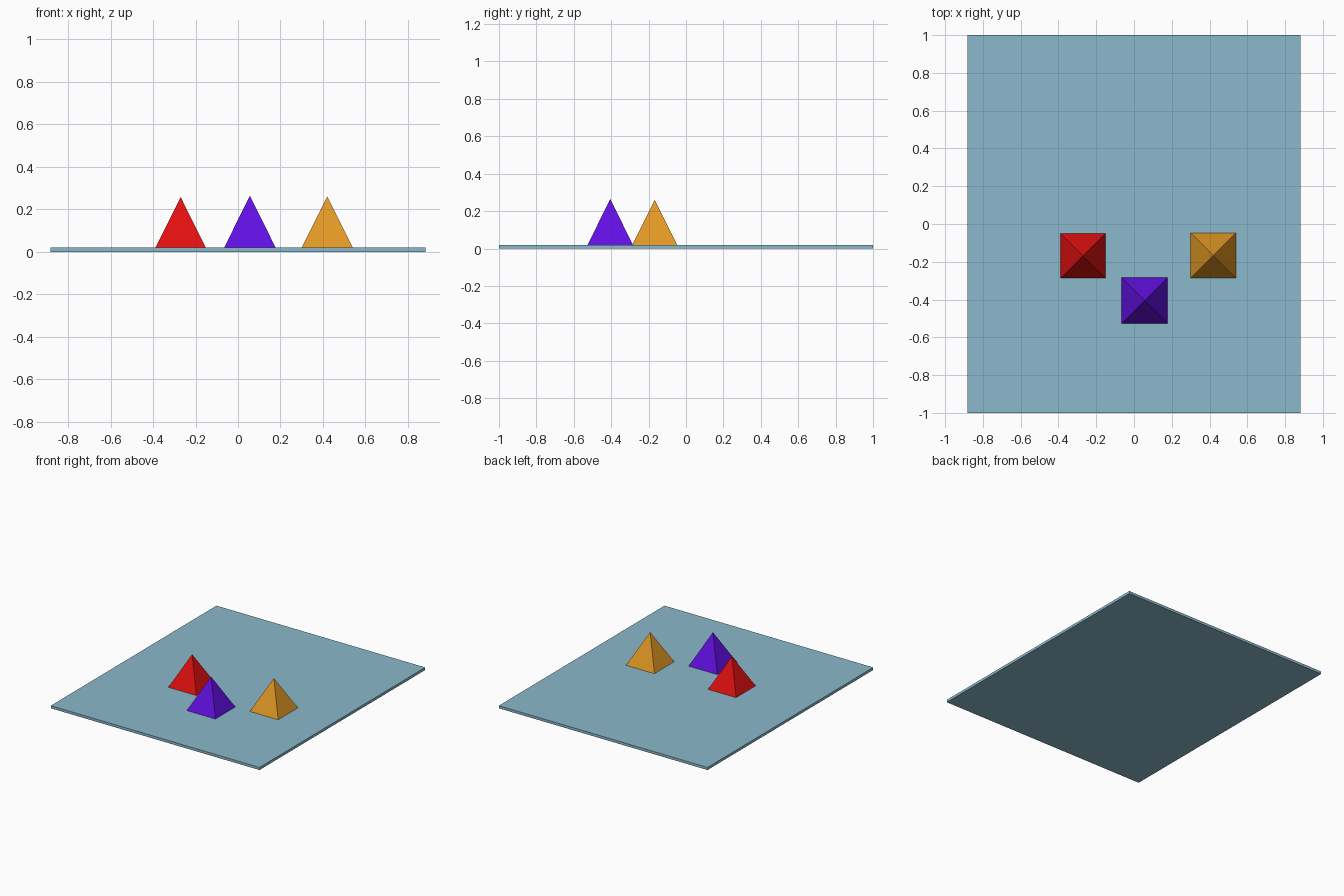
import bpy
import math

# Remove the default cube
default_cube = bpy.data.objects.get("Cube")
if default_cube:
    bpy.data.objects.remove(default_cube, do_unlink=True)


def make_material(name, rgb):
    mat = bpy.data.materials.new(name)
    mat.use_nodes = True
    color = (*rgb, 1.0)
    mat.diffuse_color = color
    bsdf = next(n for n in mat.node_tree.nodes if n.type == "BSDF_PRINCIPLED")
    bsdf.inputs["Base Color"].default_value = color
    return mat


def finish(name, mat):
    obj = bpy.context.object
    obj.name = obj.data.name = name
    bpy.ops.object.transform_apply(location=False, rotation=True, scale=True)
    obj.data.materials.append(mat)
    return obj


BOARD_TOP = 0.02

# Thin flat board
bpy.ops.mesh.primitive_cube_add(size=1, location=(0, 0, BOARD_TOP / 2))
bpy.context.object.scale = (1.764, 2, BOARD_TOP)
finish("board", make_material("pale blue", (0.26, 0.48, 0.60)))


# Square pyramids standing on the board
def pyramid(name, x, y, side, height, mat):
    bpy.ops.mesh.primitive_cone_add(
        vertices=4, radius1=side / math.sqrt(2), radius2=0, depth=height,
        location=(x, y, BOARD_TOP + height / 2), rotation=(0, 0, math.pi / 4))
    finish(name, mat)


pyramid("red_pyramid", -0.27, -0.168, 0.237, 0.238,
        make_material("red", (0.75, 0.005, 0.005)))
pyramid("purple_pyramid", 0.056, -0.405, 0.242, 0.245,
        make_material("purple", (0.12, 0.005, 0.75)))
pyramid("orange_pyramid", 0.42, -0.167, 0.24, 0.24,
        make_material("orange", (0.75, 0.31, 0.018)))
